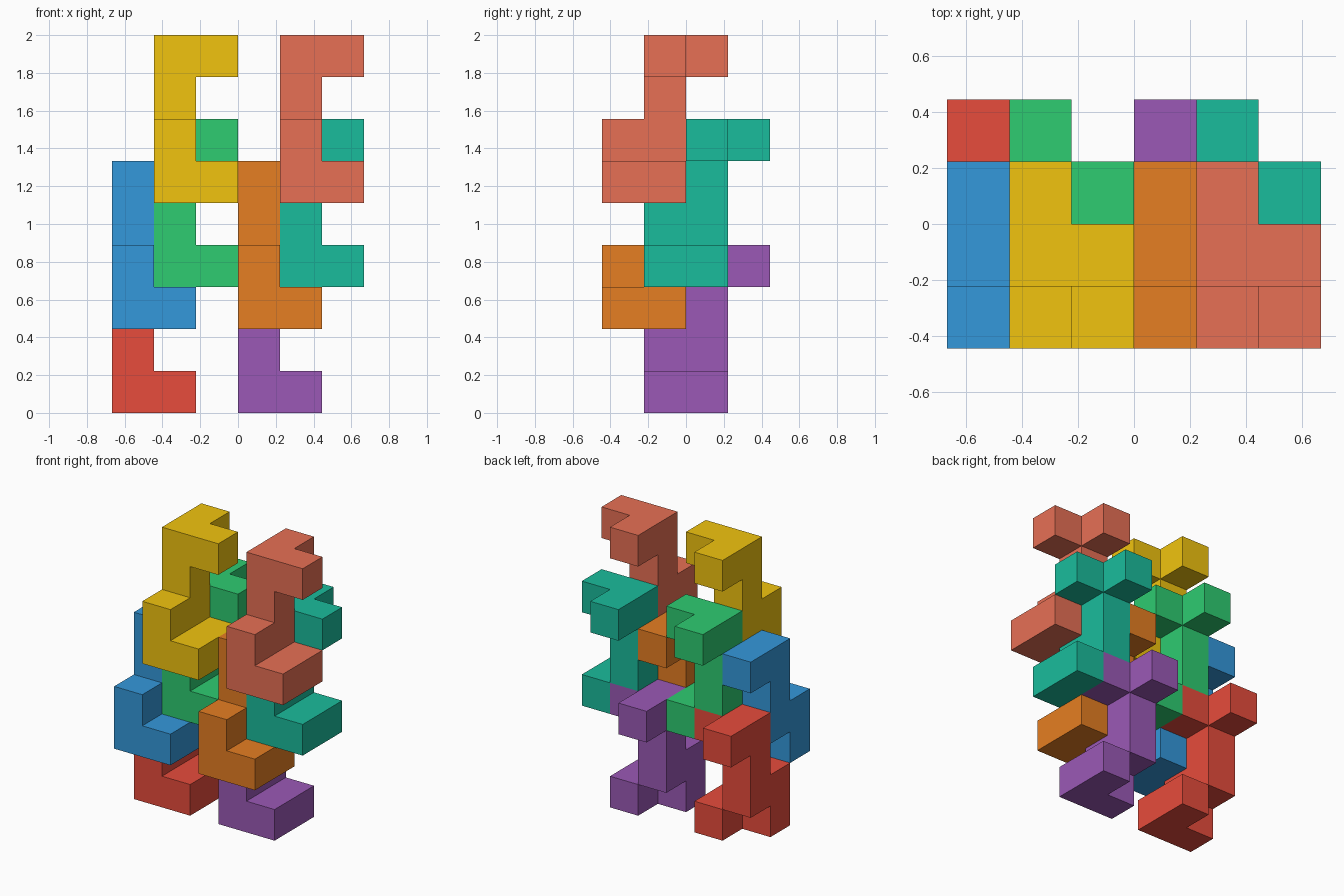
import bpy
import bmesh
from mathutils import Vector

if "Cube" in bpy.data.objects:
    bpy.data.objects.remove(bpy.data.objects["Cube"])

U = 2 / 9                            # cube edge length
ORIGIN = Vector((-3 * U, -2 * U, 0)) # corner of the 6 x 4 x 9 cell grid

# Nine-cube piece: L-shaped foot, stepped stem, L-shaped head
PIECE = [(0, -1, 0), (1, -1, 0), (1, 0, 0),
         (0, -1, 1), (0, 0, 1), (0, 0, 2),
         (0, 0, 3), (1, 0, 3), (0, 1, 3)]

# Colour and grid position of every copy
COPIES = {
    "red":    ((231, 76, 60), (0, 2, 0)),
    "blue":   ((52, 152, 219), (0, 1, 2)),
    "green":  ((46, 204, 113), (1, 2, 3)),
    "yellow": ((241, 196, 15), (1, 1, 5)),
    "purple": ((155, 89, 182), (3, 2, 0)),
    "orange": ((230, 126, 34), (3, 1, 2)),
    "teal":   ((26, 188, 156), (4, 2, 3)),
    "salmon": ((231, 112, 85), (4, 1, 5)),
}


def linear(c):
    c /= 255
    return c / 12.92 if c <= 0.04045 else ((c + 0.055) / 1.055) ** 2.4


def piece_mesh(name):
    """Outer skin of the piece: one quad per exposed cube side."""
    bm = bmesh.new()
    for cell in PIECE:
        centre = Vector(cell) + Vector((0.5, 0.5, 0.5))
        for axis in range(3):
            for sign in (-1, 1):
                n = Vector((0, 0, 0))
                n[axis] = sign
                if tuple(int(a + b) for a, b in zip(cell, n)) in PIECE:
                    continue
                s = Vector((0, 0, 0))
                s[(axis + 1) % 3] = 0.5
                t = n.cross(s)
                mid = centre + n * 0.5
                corners = (mid - s - t, mid + s - t, mid + s + t, mid - s + t)
                bm.faces.new([bm.verts.new(p * U) for p in corners])
    # Weld the quads and merge coplanar ones into flat sides
    bmesh.ops.remove_doubles(bm, verts=bm.verts, dist=0.001)
    bmesh.ops.dissolve_limit(bm, angle_limit=0.01, verts=bm.verts, edges=bm.edges)
    mesh = bpy.data.meshes.new(name)
    bm.to_mesh(mesh)
    bm.free()
    return mesh


# Interlocking stack of translated copies
for colour, (rgb, cell) in COPIES.items():
    mat = bpy.data.materials.new(colour)
    mat.diffuse_color = (*[linear(c) for c in rgb], 1)
    mat.use_nodes = True
    mat.node_tree.nodes["Principled BSDF"].inputs["Base Color"].default_value = mat.diffuse_color
    mesh = piece_mesh(colour + "_piece")
    mesh.materials.append(mat)
    obj = bpy.data.objects.new(colour + "_piece", mesh)
    obj.location = ORIGIN + Vector(cell) * U
    bpy.context.collection.objects.link(obj)
